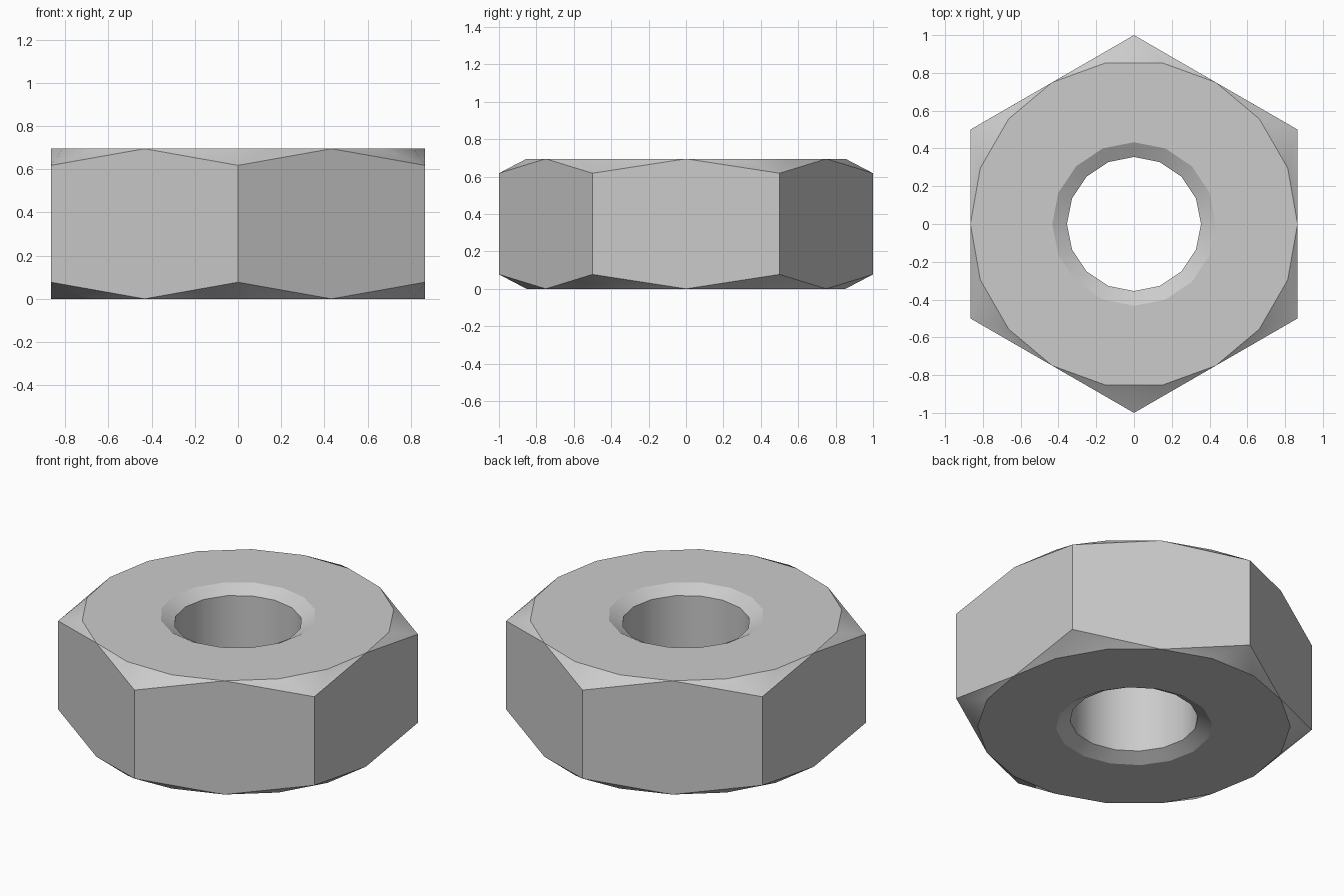
import bpy
import bmesh
from math import cos, sin, radians

HEIGHT = 0.695        # full thickness
FLAT = 0.866          # centre to flat side
CORNER_DROP = 0.077   # chamfer depth at the corners
SINK_DROP = 0.045     # depth of the countersink
SINK_RADIUS = 0.433
HOLE_RADIUS = 0.355

cube = bpy.data.objects.get("Cube")
if cube:
    bpy.data.objects.remove(cube, do_unlink=True)

steel = bpy.data.materials.new("grey_steel")
steel.use_nodes = True
colour = (0.6, 0.6, 0.6, 1)
steel.diffuse_color = colour
steel.node_tree.nodes["Principled BSDF"].inputs["Base Color"].default_value = colour

bm = bmesh.new()


def ring(count, radius, z, start=0):
    """Ring of vertices around the z axis."""
    angles = [radians(start + 360 * i / count) for i in range(count)]
    return [bm.verts.new((radius * cos(a), radius * sin(a), z)) for a in angles]


def loop_edges(verts):
    """Closed loop of edges through the vertices."""
    edges = []
    for a, b in zip(verts, verts[1:] + verts[:1]):
        edges.append(bm.edges.get((a, b)) or bm.edges.new((a, b)))
    return edges


def strip(lower, upper):
    """Quads between two rings of equal count."""
    n = len(lower)
    for i in range(n):
        j = (i + 1) % n
        bm.faces.new((lower[i], lower[j], upper[j], upper[i]))


def end(z, inward):
    """Flat annulus, corner chamfers and countersink of one end."""
    rim = ring(18, FLAT, z)
    corners = ring(6, 1, z + inward * CORNER_DROP, 30)
    mouth = ring(16, SINK_RADIUS, z)
    throat = ring(16, HOLE_RADIUS, z + inward * SINK_DROP)
    for i, corner in enumerate(corners):
        for k in range(3):
            bm.faces.new((corner, rim[3 * i + k], rim[(3 * i + k + 1) % 18]))
    bmesh.ops.triangle_fill(bm, edges=loop_edges(rim) + loop_edges(mouth),
                            use_beauty=True, normal=(0, 0, -inward))
    strip(mouth, throat)
    return rim, corners, throat


low_rim, low_corners, low_throat = end(0, 1)
top_rim, top_corners, top_throat = end(HEIGHT, -1)

# Six flats, each peaking at the middle where it touches the rims
for i in range(6):
    j = (i + 1) % 6
    bm.faces.new((low_corners[i], low_rim[3 * j], low_corners[j],
                  top_corners[j], top_rim[3 * j], top_corners[i]))

# Bore wall
strip(low_throat, top_throat)

bmesh.ops.recalc_face_normals(bm, faces=bm.faces[:])
mesh = bpy.data.meshes.new("hex_nut")
bm.to_mesh(mesh)
bm.free()
mesh.materials.append(steel)

nut = bpy.data.objects.new("hex_nut", mesh)
bpy.context.collection.objects.link(nut)
bpy.ops.object.select_all(action="DESELECT")
nut.select_set(True)
bpy.context.view_layer.objects.active = nut
bpy.ops.object.shade_smooth_by_angle(angle=radians(25))
